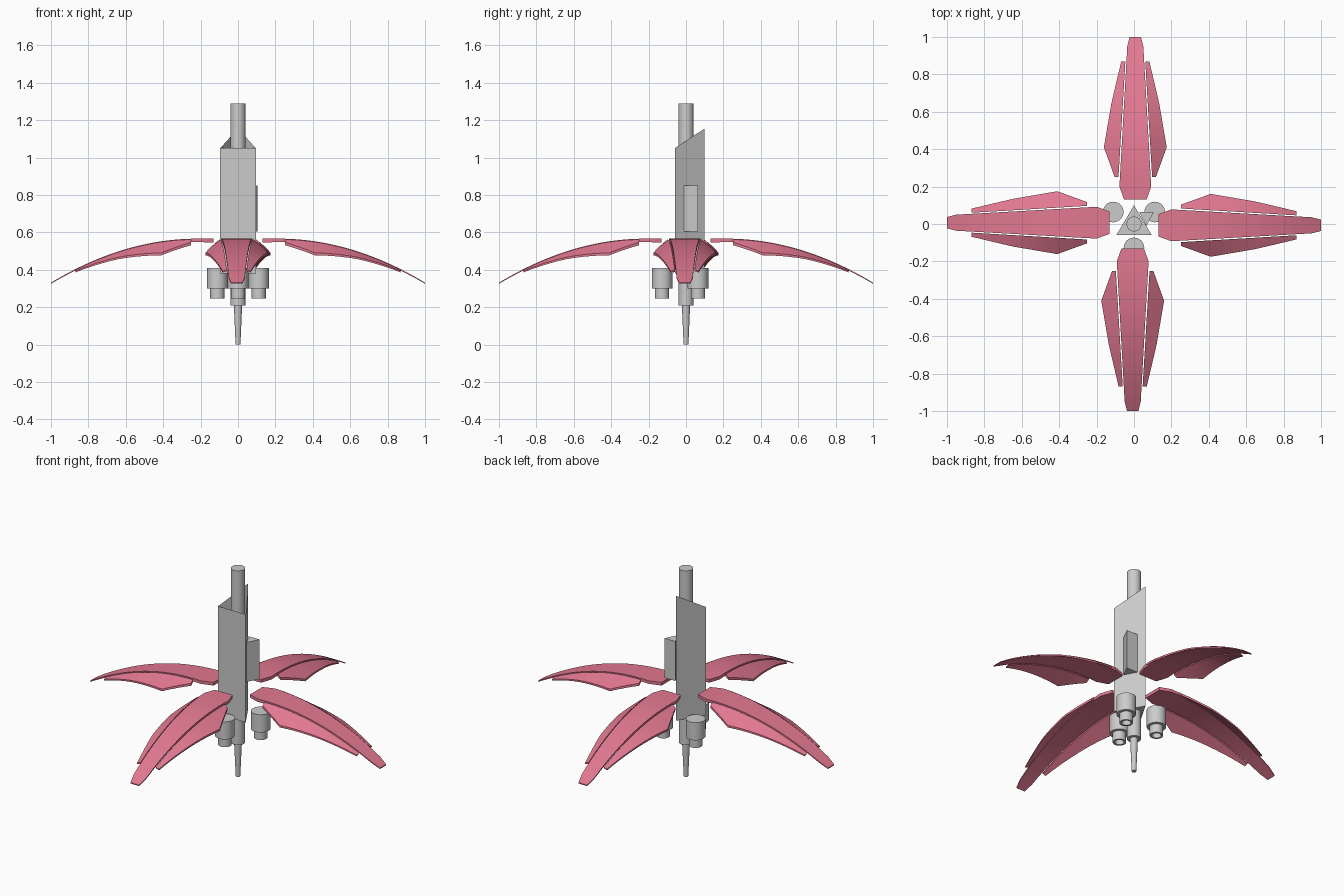
import bpy, math
from mathutils import Matrix

if "Cube" in bpy.data.objects:
    bpy.data.objects.remove(bpy.data.objects["Cube"])

pink = bpy.data.materials.new("petal_pink")
pink.diffuse_color = (0.76, 0.19, 0.28, 1)
pink.use_nodes = True
pink.node_tree.nodes["Principled BSDF"].inputs["Base Color"].default_value = pink.diffuse_color


def make(name, verts, faces, mat=None, smooth=None):
    me = bpy.data.meshes.new(name)
    me.from_pydata(verts, [], faces)
    ob = bpy.data.objects.new(name, me)
    bpy.context.collection.objects.link(ob)
    if mat:
        me.materials.append(mat)
    if smooth:
        bpy.ops.object.select_all(action='DESELECT')
        ob.select_set(True)
        bpy.context.view_layer.objects.active = ob
        bpy.ops.object.shade_smooth_by_angle(angle=math.radians(smooth))
    return ob


def lathe(name, profile, cx=0, cy=0, n=32):
    """Revolve (radius, z) points, listed top to bottom, starting and ending on the axis."""
    verts = [(cx, cy, profile[0][1])]
    rings = profile[1:-1]
    for r, z in rings:
        verts += [(cx + r * math.cos(2 * math.pi * i / n),
                   cy + r * math.sin(2 * math.pi * i / n), z) for i in range(n)]
    verts.append((cx, cy, profile[-1][1]))
    last = len(verts) - 1
    k = 1 + n * (len(rings) - 1)
    faces = []
    for i in range(n):
        j = (i + 1) % n
        faces += [(0, 1 + i, 1 + j), (last, k + j, k + i)]
        for s in range(len(rings) - 1):
            a, b = 1 + s * n, 1 + (s + 1) * n
            faces.append((a + i, b + i, b + j, a + j))
    return make(name, verts, faces, smooth=35)


def lerp(pts, x):
    for (x0, y0), (x1, y1) in zip(pts, pts[1:]):
        if x <= x1:
            return y0 + (y1 - y0) * (x - x0) / (x1 - x0)
    return pts[-1][1]


def arch(r):
    return 0.566 - 0.386 * max(r - 0.22, 0) ** 2


def blade(name, rows, angle):
    """Closed strip; each row is r, (y, z) of both top edges, and thickness."""
    verts, faces = [], []
    for r, (ya, za), (yb, zb), t in rows:
        verts += [(r, ya, za), (r, yb, zb), (r, yb, zb - t), (r, ya, za - t)]
    for s in range(len(rows) - 1):
        a, b = 4 * s, 4 * s + 4
        faces += [(a + i, b + i, b + (i + 1) % 4, a + (i + 1) % 4) for i in range(4)]
    e = len(verts) - 4
    faces += [(0, 1, 2, 3), (e + 3, e + 2, e + 1, e)]
    if rows[0][1][0] > rows[0][2][0]:
        faces = [f[::-1] for f in faces]
    ob = make(name, verts, faces, pink, smooth=25)
    ob.data.transform(Matrix.Translation((0, -0.007, 0)))
    ob.data.transform(Matrix.Rotation(angle, 4, 'Z'))
    return ob


# Central pipe with its tapered bottom tip
lathe("core_pipe", [(0, 1.29), (0.04, 1.29), (0.04, 0.21), (0.022, 0.21), (0.013, 0), (0, 0)])

# Three stepped thrusters with hollow nozzles
for i, a in enumerate((-90, 30, 150)):
    lathe(f"thruster_{i + 1}",
          [(0, 0.41), (0.055, 0.41), (0.055, 0.30), (0.038, 0.30), (0.038, 0.245),
           (0.026, 0.245), (0.026, 0.275), (0, 0.275)],
          0.128 * math.cos(math.radians(a)), 0.128 * math.sin(math.radians(a)))

# Three-sided casing with an open slanted top
tri = [(-0.095, -0.06), (0.095, -0.06), (0, 0.1)]
make("casing", [(x, y, 0.38) for x, y in tri] +
     [(x, y, 1.05 + (y + 0.06) * 0.656) for x, y in tri],
     [(2, 1, 0), (0, 1, 4, 3), (1, 2, 5, 4), (2, 0, 3, 5)])

# Small three-sided box on the right wall
tri = [(0.028, 0.063), (0.067, -0.01), (0.105, 0.063)]
make("side_box", [(x, y, z) for z in (0.605, 0.85) for x, y in tri],
     [(2, 1, 0), (3, 4, 5), (0, 1, 4, 3), (1, 2, 5, 4), (2, 0, 3, 5)])

# Four arched petals, each with a leaf on both sides
half = [(0.13, 0.06), (0.20, 0.085), (0.95, 0.043), (1.0, 0.03)]
inner = [(0.25, 0.09), (0.87, 0.053)]
outer = [(0.25, 0.11), (0.41, 0.168), (0.65, 0.127), (0.87, 0.075)]
drop = [(0.25, 0.015), (0.41, 0.058), (0.65, 0.026), (0.87, 0.006)]
main_r = [0.13] + [0.20 + 0.05 * i for i in range(17)]
leaf_r = [0.25, 0.30, 0.36, 0.41] + [0.41 + 0.046 * i for i in range(1, 11)]
for i, side in enumerate(("right", "back", "left", "front")):
    ang = i * math.pi / 2
    rows = []
    for r in main_r:
        w, z = lerp(half, r), arch(r)
        rows.append((r, (w, z), (-w, z), 0.022 - 0.016 * r))
    blade(f"{side}_petal", rows, ang)
    for s, tag in ((1, "a"), (-1, "b")):
        rows = []
        for r in leaf_r:
            z = arch(r) - 0.004
            rows.append((r, (s * lerp(inner, r), z),
                         (s * lerp(outer, r), z - lerp(drop, r)), 0.018 - 0.012 * r))
        blade(f"{side}_leaf_{tag}", rows, ang)
